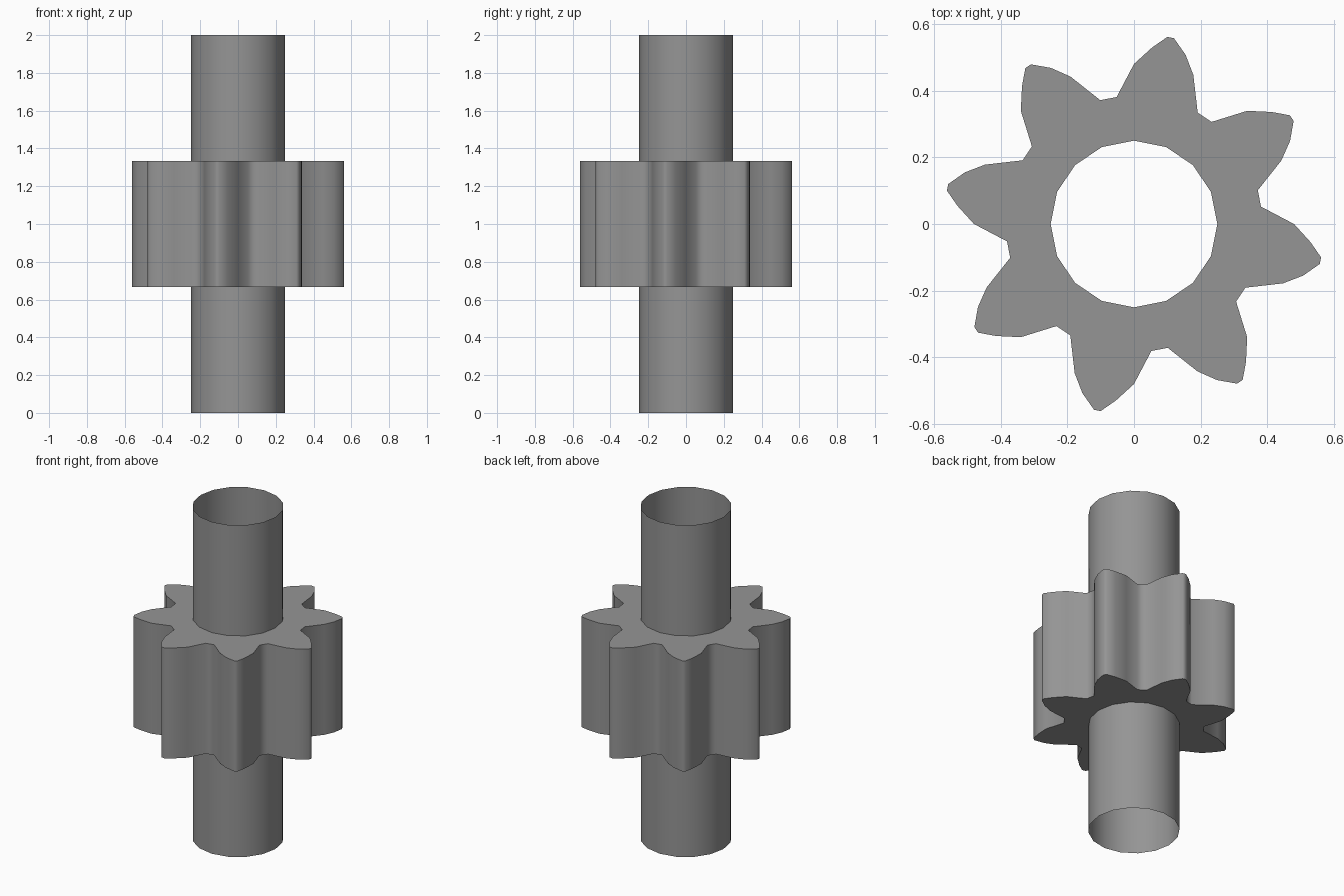
import bpy
import bmesh
import math
from mathutils import Matrix

cube = bpy.data.objects.get("Cube")
if cube:
    bpy.data.objects.remove(cube, do_unlink=True)

TEETH = 8
BORE = 0.25
SIDES = 2 * TEETH
LOW, HIGH = 0.667, 1.333

steel = bpy.data.materials.new("grey steel")
steel.use_nodes = True
steel.diffuse_color = (0.3, 0.3, 0.3, 1)
steel.node_tree.nodes["Principled BSDF"].inputs["Base Color"].default_value = (0.3, 0.3, 0.3, 1)


def finish(name, bm):
    bmesh.ops.recalc_face_normals(bm, faces=bm.faces)
    mesh = bpy.data.meshes.new(name)
    bm.to_mesh(mesh)
    bm.free()
    mesh.materials.append(steel)
    obj = bpy.data.objects.new(name, mesh)
    bpy.context.collection.objects.link(obj)
    bpy.ops.object.select_all(action='DESELECT')
    obj.select_set(True)
    bpy.context.view_layer.objects.active = obj
    bpy.ops.object.shade_smooth_by_angle(angle=math.radians(60))
    return obj


# Hollow shaft, open at both ends
bm = bmesh.new()
bmesh.ops.create_cone(bm, cap_ends=False, segments=SIDES, radius1=BORE,
                      radius2=BORE, depth=2, matrix=Matrix.Translation((0, 0, 1)))
finish("shaft", bm)

# Gear: one tooth outline, turned around the shaft
tooth = [(0.334, -0.191), (0.447, -0.178), (0.507, -0.155), (0.557, -0.12),
         (0.561, -0.10), (0.53, -0.055), (0.48, 0), (0.381, 0.052)]
bm = bmesh.new()
rings = []
for z in (LOW, HIGH):
    outer, inner = [], []
    for t in range(TEETH):
        turn = t * math.tau / TEETH
        c, s = math.cos(turn), math.sin(turn)
        outer += [bm.verts.new((x * c - y * s, x * s + y * c, z)) for x, y in tooth]
    for i in range(SIDES):
        a = (i - 1) * math.tau / SIDES
        inner.append(bm.verts.new((BORE * math.cos(a), BORE * math.sin(a), z)))
    rings.append(outer)
    # Cap, one sector per tooth
    n = len(tooth)
    for t in range(TEETH):
        rim = [outer[(t * n + k) % len(outer)] for k in range(n + 1)]
        hub = [inner[(2 * t + k) % SIDES] for k in (2, 1, 0)]
        bm.faces.new(rim + hub)

# Tooth flanks
low, high = rings
for i in range(len(low)):
    j = (i + 1) % len(low)
    bm.faces.new((low[i], low[j], high[j], high[i]))
finish("gear", bm)
